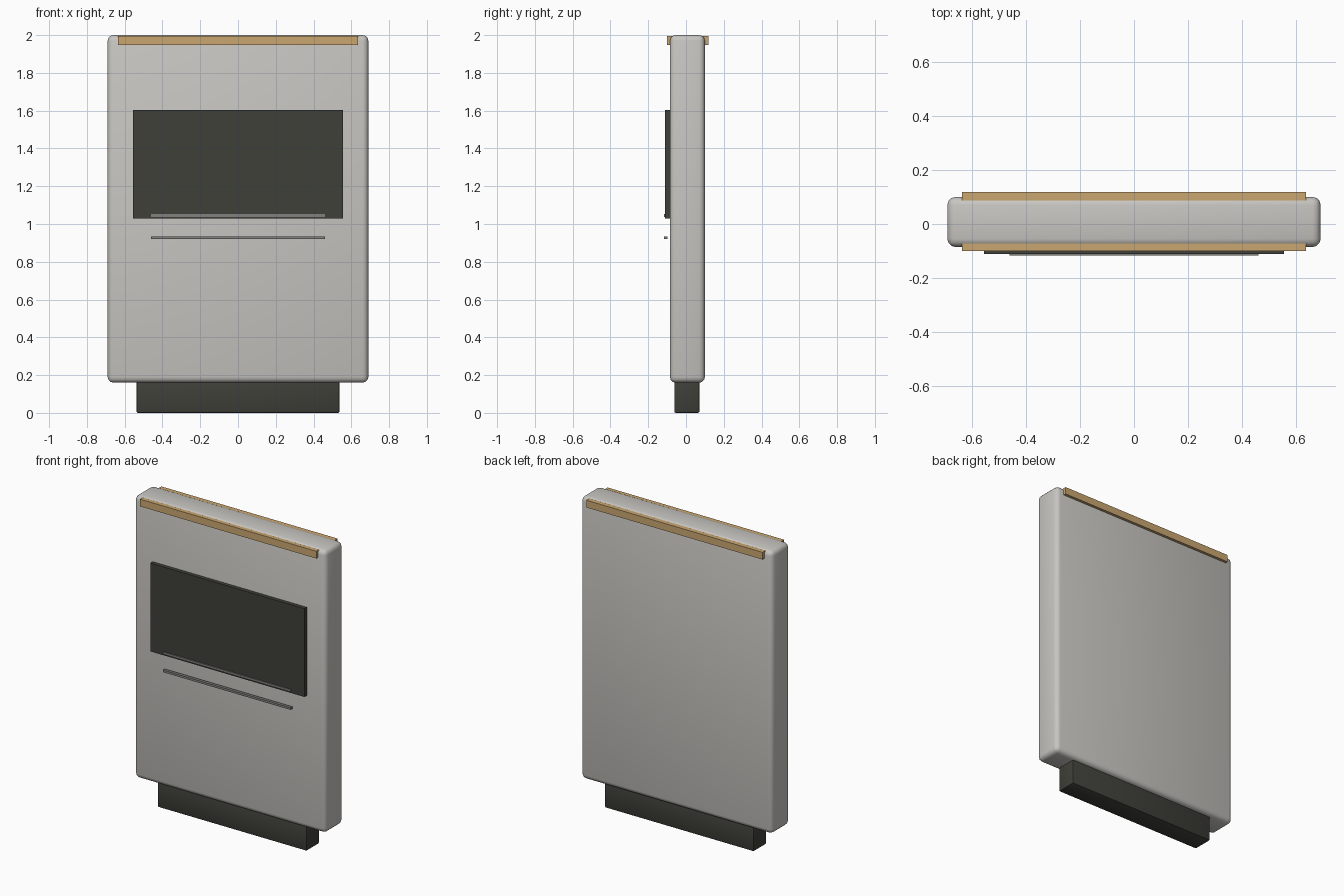
import bpy

if "Cube" in bpy.data.objects:
    bpy.data.objects.remove(bpy.data.objects["Cube"])


def material(name, rgb):
    m = bpy.data.materials.new(name)
    m.diffuse_color = (*rgb, 1.0)
    m.use_nodes = True
    m.node_tree.nodes["Principled BSDF"].inputs["Base Color"].default_value = m.diffuse_color
    return m


LIGHT = material("warm_light_grey", (0.58, 0.565, 0.535))
DARK = material("charcoal", (0.05, 0.05, 0.041))
TAN = material("tan", (0.59, 0.385, 0.165))
GREY = material("mid_grey", (0.23, 0.22, 0.21))


def box(name, x, y, z, mat, bevel=0.0, segments=3):
    """Box spanning the given (min, max) ranges, with optional rounded edges."""
    spans = (x, y, z)
    bpy.ops.mesh.primitive_cube_add(size=1, location=[(a + b) / 2 for a, b in spans])
    ob = bpy.context.object
    ob.name = name
    ob.scale = [b - a for a, b in spans]
    bpy.ops.object.transform_apply(location=False, rotation=False, scale=True)
    ob.data.materials.append(mat)
    if bevel:
        mod = ob.modifiers.new("rounded_edges", "BEVEL")
        mod.width = bevel
        mod.segments = segments
        bpy.ops.object.modifier_apply(modifier=mod.name)
        bpy.ops.object.shade_smooth_by_angle()
    return ob


# Main slab and the plinth it stands on
box("body", (-0.69, 0.69), (-0.085, 0.1), (0.16, 2.0), LIGHT, 0.03)
box("plinth", (-0.537, 0.537), (-0.062, 0.071), (0.0, 0.18), DARK, 0.008, 2)

# Trim band passing through the top, showing front and back
box("top_trim", (-0.635, 0.635), (-0.1, 0.118), (1.947, 1.994), TAN)

# Screen panel on the front
box("screen", (-0.555, 0.555), (-0.11, -0.085), (1.028, 1.603), DARK)

# Two thin bars, at the foot of the screen and just below it
for label, z in (("upper", 1.045), ("lower", 0.928)):
    box(label + "_bar", (-0.46, 0.46), (-0.117, -0.098), (z - 0.007, z + 0.007), GREY)
